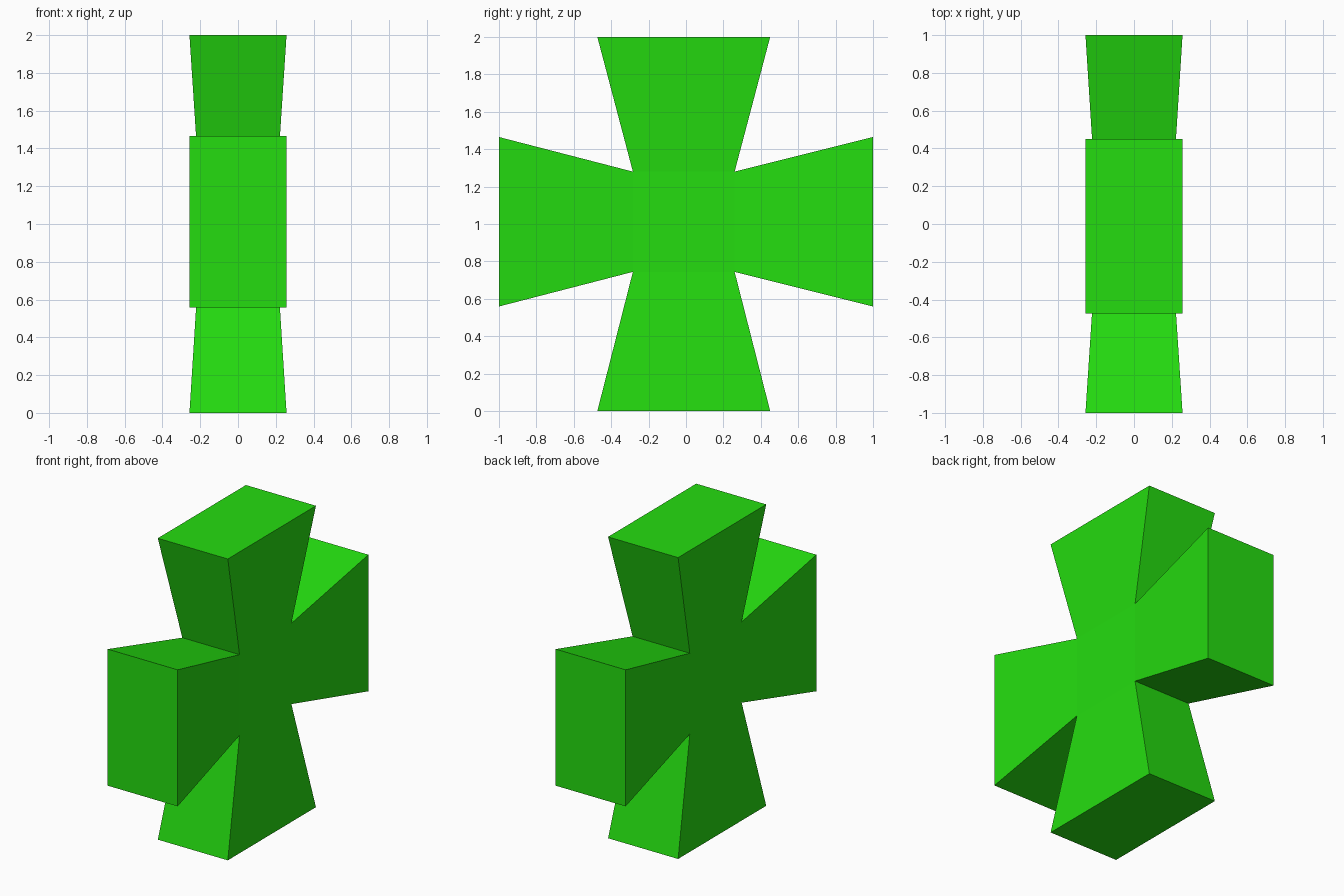
import bpy
import bmesh
from mathutils import Vector

cube = bpy.data.objects.get("Cube")
if cube:
    bpy.data.objects.remove(cube, do_unlink=True)

green = bpy.data.materials.new("bright green")
green.use_nodes = True
green.diffuse_color = (0.018, 0.72, 0.005, 1)
green.node_tree.nodes["Principled BSDF"].inputs["Base Color"].default_value = green.diffuse_color

# Core block, slightly off centre so the arms differ in length
centre = Vector((0, -0.012, 1.012))
core_half = Vector((0.21, 0.272, 0.268))
flare_half = Vector((0.257, 0.462, 0.453))

bm = bmesh.new()
bmesh.ops.create_cube(bm, size=2)
for v in bm.verts:
    v.co = centre + v.co * core_half
bm.normal_update()

# Four flared arms, extruded from the core sides
sides = [(f, f.normal.copy()) for f in bm.faces if abs(f.normal.x) < 0.5]
for face, normal in sides:
    arm = bmesh.ops.extrude_discrete_faces(bm, faces=[face])["faces"][0]
    axis = 1 if abs(normal.y) > 0.5 else 2
    end = (1 if normal[axis] > 0 else -1) + (1 if axis == 2 else 0)
    for v in arm.verts:
        for i in range(3):
            side = 1 if v.co[i] > centre[i] else -1
            v.co[i] = end if i == axis else centre[i] + side * flare_half[i]

# Join any split corners and remove faces left inside
bmesh.ops.remove_doubles(bm, verts=bm.verts, dist=0.0001)
bmesh.ops.recalc_face_normals(bm, faces=bm.faces)

mesh = bpy.data.meshes.new("flared_cross")
bm.to_mesh(mesh)
bm.free()
mesh.materials.append(green)
cross = bpy.data.objects.new("flared_cross", mesh)
bpy.context.collection.objects.link(cross)
